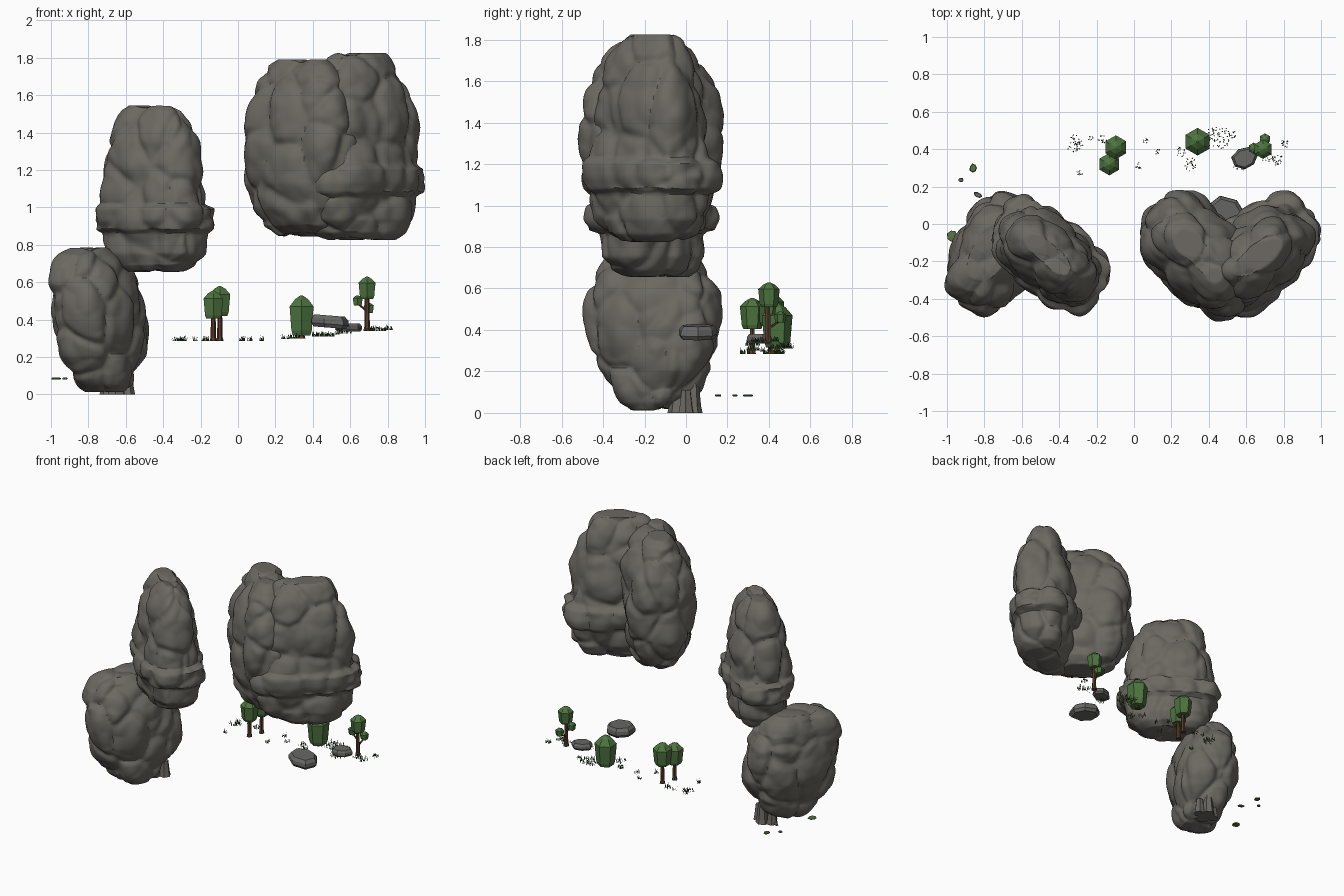
import bpy, bmesh, math, random
from mathutils import Vector, Matrix, noise

if "Cube" in bpy.data.objects:
    bpy.data.objects.remove(bpy.data.objects["Cube"])

random.seed(4)


def material(name, r, g, b):
    m = bpy.data.materials.new(name)
    m.diffuse_color = (r, g, b, 1)
    m.use_nodes = True
    m.node_tree.nodes["Principled BSDF"].inputs["Base Color"].default_value = m.diffuse_color
    return m


ROCK = material("warm_rock", 0.150, 0.140, 0.122)
STONE = material("grey_stone", 0.135, 0.135, 0.13)
LEAF = material("leaf_green", 0.075, 0.175, 0.05)
GRASS = material("grass_green", 0.04, 0.10, 0.028)
BARK = material("bark_brown", 0.10, 0.045, 0.022)
MOSS = material("moss_green", 0.10, 0.17, 0.06)


def finish(name, bm, mat, smooth=None):
    bmesh.ops.recalc_face_normals(bm, faces=bm.faces)
    me = bpy.data.meshes.new(name)
    bm.to_mesh(me)
    bm.free()
    ob = bpy.data.objects.new(name, me)
    bpy.context.collection.objects.link(ob)
    me.materials.append(mat)
    if smooth:
        bpy.context.view_layer.objects.active = ob
        ob.select_set(True)
        bpy.ops.object.shade_smooth_by_angle(angle=math.radians(smooth))
        ob.select_set(False)
    return ob


def skin(bm, rings):
    """Join rings of points into a closed tube."""
    rows = [[bm.verts.new(p) for p in ring] for ring in rings]
    for a, b in zip(rows, rows[1:]):
        n = len(a)
        for i in range(n):
            bm.faces.new((a[i], a[(i + 1) % n], b[(i + 1) % n], b[i]))
    bm.faces.new(rows[0][::-1])
    bm.faces.new(rows[-1])


# Big boulders: height profile x rounded-box section, then lumpy cellular bulges
RIDGED = [(0, .05), (.004, .48), (.04, .66), (.11, .79), (.23, .83), (.255, .96), (.31, 1), (.38, .97),
          (.41, .86), (.6, .82), (.78, .74), (.9, .61), (.97, .5), (1, .40), (1, .05)]
ROUND = [(0, .05), (.004, .42), (.06, .66), (.16, .84), (.3, .96), (.45, 1), (.62, .98), (.76, .91),
         (.88, .78), (.96, .6), (1, .4), (1, .05)]
KEEL = [(0, .03), (.004, .26), (.05, .42), (.12, .58), (.25, .80), (.4, .94), (.55, 1), (.74, .98),
        (.86, .87), (.95, .7), (1, .48), (1, .05)]


def boulder(name, profile, centre, z0, z1, half_len, half_wid, angle, seed, lean=0.0, side_power=1.0):
    path = []
    for (t0, s0), (t1, s1) in zip(profile, profile[1:]):
        steps = max(2, int(math.hypot((t1 - t0) * 1.6, s1 - s0) / 0.02))
        path += [(t0 + (t1 - t0) * k / steps, s0 + (s1 - s0) * k / steps) for k in range(steps)]
    path.append(profile[-1])
    ca, sa = math.cos(angle), math.sin(angle)
    rings = []
    for t, s in path:
        ring = []
        side = s ** side_power * (1 - .35 * t ** 8)
        for i in range(120):
            a = math.tau * i / 120
            c, d = math.cos(a), math.sin(a)
            r = (abs(c) ** 2.7 + abs(d) ** 2.7) ** (-1 / 2.7)
            u, v = half_len * s * r * c, half_wid * side * r * d
            ring.append((centre[0] + u * ca - v * sa + lean * (.5 - t),
                         centre[1] + u * sa + v * ca, z0 + (z1 - z0) * t))
        rings.append(ring)
    bm = bmesh.new()
    skin(bm, rings)
    bmesh.ops.recalc_face_normals(bm, faces=bm.faces)
    bm.normal_update()
    off = Vector((seed * 3.7, seed * 1.3, seed * 2.1))
    moves = []
    for v in bm.verts:
        p = v.co * 1.0
        p.z *= 0.8
        big = noise.voronoi(p * 4.2 + off)[0]
        small = noise.voronoi(p * 8.5 + off)[0]
        d = 0.055 * (0.42 - big[0]) + 0.016 * (min(1, (big[1] - big[0]) * 5) - .4) + 0.03 * (0.4 - small[0])
        n = v.normal.copy()
        n.z *= 0.5
        moves.append(n * d)
    for v, m in zip(bm.verts, moves):
        v.co += m
        v.co.z = min(max(v.co.z, z0), z1)
    bmesh.ops.smooth_vert(bm, verts=bm.verts, factor=0.5, use_axis_x=True, use_axis_y=True, use_axis_z=True)
    finish(name, bm, ROCK, 40)


R = math.radians
boulder("lower_left_boulder", KEEL, (-.742, -.156), .012, .785, .33, .212, R(63), 1, .07, .55)
boulder("upper_left_boulder", RIDGED, (-.45, -.165), .655, 1.545, .358, .225, R(-40), 2)
boulder("right_back_boulder", ROUND, (.352, -.165), .845, 1.79, .362, .24, R(-47), 3)
boulder("right_front_boulder", RIDGED, (.66, -.172), .825, 1.825, .38, .24, R(40), 5)


def cone(bm, pos, levels, sides, turn=0.0):
    """Stack of polygon rings (height, radius) above pos."""
    skin(bm, [[(pos[0] + r * math.cos(turn + math.tau * i / sides),
                pos[1] + r * math.sin(turn + math.tau * i / sides), pos[2] + h)
               for i in range(sides)] for h, r in levels])


# Rocky foot under the lower boulder
bm = bmesh.new()
for x, y, r, h in [(-.70, .01, .04, .11), (-.64, .035, .045, .14), (-.59, .0, .04, .11), (-.65, -.04, .05, .12)]:
    cone(bm, (x, y, 0), [(0, r), (.03, r * .85), (h, r * .6)], 6, x * 9)
finish("rock_foot", bm, ROCK)


# Trees: tapered trunk, six-sided crown with a low pointed cap
def tree(name, x, y, ground, crowns):
    bm = bmesh.new()
    top = max(c[2] for c in crowns) + .03
    cone(bm, (x, y, ground), [(0, .020), (.02, .015), (top - ground, .012)], 6)
    for cx, cy, cz, _, _ in crowns:
        if abs(cx - x) + abs(cy - y) > .02:      # side branch
            a, b = Vector((x, y, cz - .03)), Vector((cx, cy, cz + .01))
            rot = (b - a).to_track_quat('Z', 'Y').to_matrix().to_4x4()
            bmesh.ops.create_cone(bm, cap_ends=True, segments=5, radius1=.007, radius2=.005,
                                  depth=(b - a).length, matrix=Matrix.Translation((a + b) / 2) @ rot)
    finish(name + "_trunk", bm, BARK)
    bm = bmesh.new()
    for cx, cy, cz, r, h in crowns:
        cone(bm, (cx, cy, cz), [(0, r * .72), (h * .12, r * .85), (h * .72, r), (h * .9, r * .55), (h, r * .08)],
             6, R(30))
    finish(name + "_crown", bm, LEAF)


tree("left_tree", -.132, .32, .285, [(-.132, .32, .405, .060, .15)])
tree("second_tree", -.097, .41, .285, [(-.097, .41, .42, .064, .16)])
tree("bushy_tree", .34, .44, .30, [(.34, .44, .315, .074, .215)])
tree("branching_tree", .69, .395, .34, [(.69, .40, .51, .052, .12), (.64, .405, .475, .030, .055),
                                        (.70, .455, .435, .030, .055)])


# Flat stones: irregular polygon slabs with a chamfered rim
def slab(name, x, y, z, rx, ry, h, mat, turn=0.0, tilt=0.0):
    bm = bmesh.new()
    shape = [random.uniform(.88, 1.12) for _ in range(7)]
    rings = []
    for t, s in [(0, .85), (.3, 1), (.7, .97), (1, .8)]:
        ring = []
        for i, k in enumerate(shape):
            a = math.tau * i / 7
            u, v = rx * s * k * math.cos(a), ry * s * k * math.sin(a)
            ring.append((x + u * math.cos(turn) - v * math.sin(turn),
                         y + u * math.sin(turn) + v * math.cos(turn), z + h * t + u * tilt))
        rings.append(ring)
    skin(bm, rings)
    finish(name, bm, mat)


slab("large_slab", .485, .058, .357, .115, .098, .065, STONE, 0, -.08)
slab("small_slab", .59, .35, .335, .072, .062, .045, STONE, .3)
slab("ground_stone_a", -.925, .235, .08, .014, .012, .009, STONE)
slab("ground_stone_b", -.835, .155, .08, .024, .013, .009, STONE, -.4)
slab("mossy_stone_a", -.86, .30, .08, .020, .024, .009, MOSS)
slab("mossy_stone_b", -.972, -.065, .08, .027, .030, .009, MOSS)

# Grass tufts: little leaning blades around each clump centre (x, y, z, spread, blades)
TUFTS = [(-.32, .43, .285, .045, 40), (-.17, .45, .285, .025, 14), (-.29, .27, .285, .015, 10),
         (-.23, .46, .285, .012, 6), (.06, .44, .285, .015, 8), (.12, .39, .285, .018, 10),
         (.02, .31, .285, .018, 10), (.25, .385, .295, .025, 16), (.30, .32, .30, .035, 24),
         (.45, .465, .31, .065, 70), (.53, .48, .32, .02, 10), (.57, .32, .325, .04, 24),
         (.77, .345, .34, .03, 24), (.81, .43, .345, .025, 14), (.71, .36, .34, .03, 16)]
bm = bmesh.new()
for x, y, z, spread, count in TUFTS:
    for _ in range(count):
        a, d, w = random.uniform(0, math.tau), spread * math.sqrt(random.random()), random.uniform(0, math.tau)
        p = Vector((x + d * math.cos(a), y + d * math.sin(a), z))
        side = Vector((math.cos(w), math.sin(w), 0)) * .004
        tip = Vector((-side.y * 2, side.x * 2, random.uniform(.015, .032)))
        bm.faces.new([bm.verts.new(q) for q in (p - side, p + side, p + tip)])
finish("grass_tufts", bm, GRASS)
